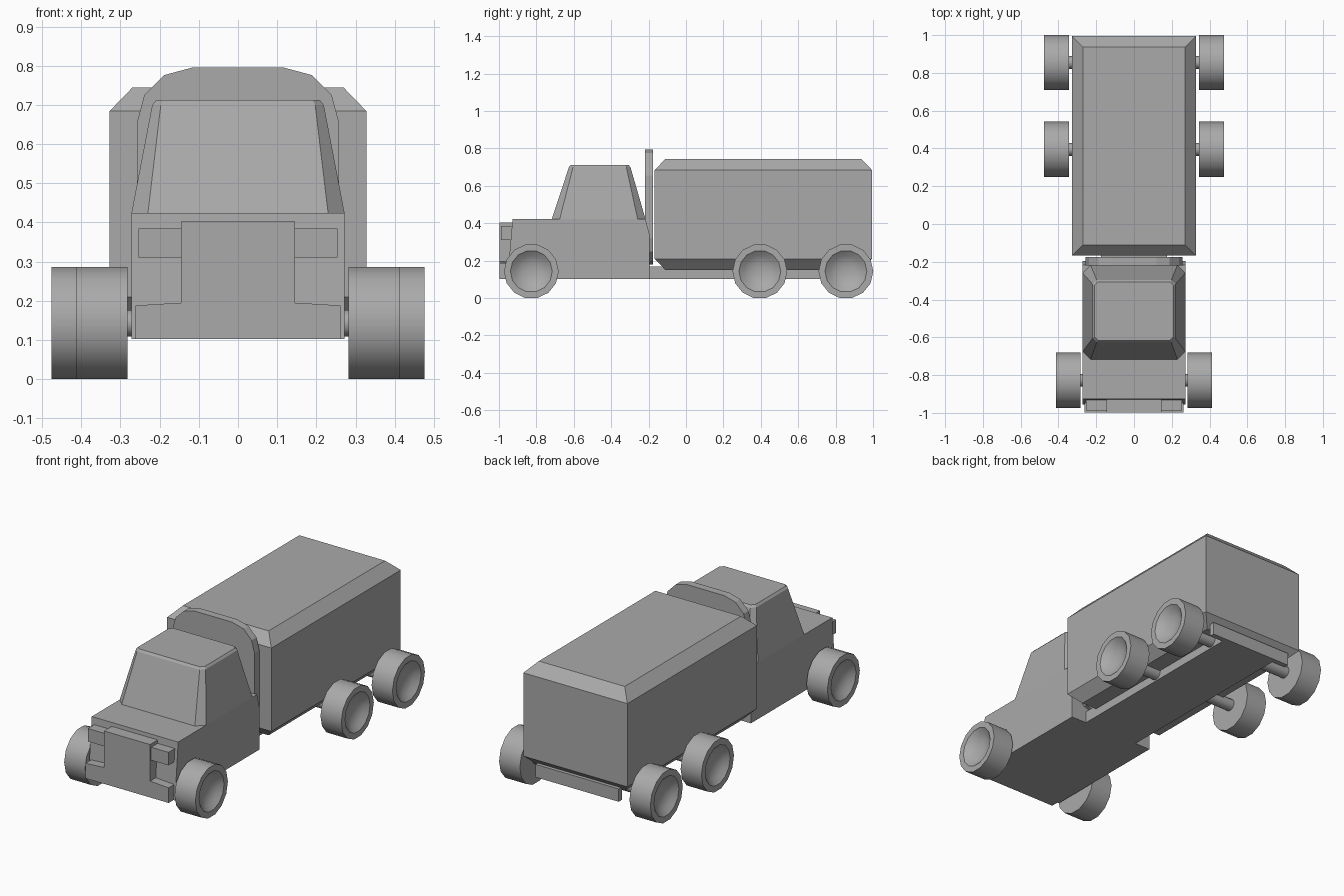
import bpy, bmesh, math

cube = bpy.data.objects.get("Cube")
if cube:
    bpy.data.objects.remove(cube, do_unlink=True)

grey = bpy.data.materials.new("plain_grey")
grey.use_nodes = True
grey.diffuse_color = (0.4, 0.4, 0.4, 1)
grey.node_tree.nodes["Principled BSDF"].inputs["Base Color"].default_value = (0.4, 0.4, 0.4, 1)


def loft(name, rings, smooth=False):
    """Skin closed rings of equal length and cap both ends."""
    bm = bmesh.new()
    loops = [[bm.verts.new(p) for p in ring] for ring in rings]
    for a, b in zip(loops, loops[1:]):
        for i in range(len(a)):
            j = (i + 1) % len(a)
            bm.faces.new((a[i], a[j], b[j], b[i]))
    bm.faces.new(loops[0][::-1])
    bm.faces.new(loops[-1])
    bmesh.ops.recalc_face_normals(bm, faces=bm.faces)
    mesh = bpy.data.meshes.new(name)
    bm.to_mesh(mesh)
    bm.free()
    mesh.materials.append(grey)
    obj = bpy.data.objects.new(name, mesh)
    bpy.context.collection.objects.link(obj)
    if smooth:
        bpy.ops.object.select_all(action="DESELECT")
        obj.select_set(True)
        bpy.context.view_layer.objects.active = obj
        bpy.ops.object.shade_smooth_by_angle(angle=math.radians(32))
    return obj


def rect(hx, y0, y1, z, cut=0.0):
    """Level rectangle, optionally with cut corners."""
    if not cut:
        return [(-hx, y0, z), (hx, y0, z), (hx, y1, z), (-hx, y1, z)]
    c = cut
    return [(-hx + c, y0, z), (hx - c, y0, z), (hx, y0 + c, z), (hx, y1 - c, z),
            (hx - c, y1, z), (-hx + c, y1, z), (-hx, y1 - c, z), (-hx, y0 + c, z)]


def box(name, x0, x1, y0, y1, z0, z1):
    return loft(name, [[(x0, y0, z), (x1, y0, z), (x1, y1, z), (x0, y1, z)] for z in (z0, z1)])


def circle(x, y, z, r, n):
    return [(x, y + r * math.cos(math.tau * i / n), z + r * math.sin(math.tau * i / n))
            for i in range(n)]


FLOOR, BELT = 0.102, 0.424

# Cab: lower body with hood, then the tapered cabin with cut corner pillars
side = [(-0.955, FLOOR), (-0.927, BELT), (-0.217, BELT), (-0.195, 0.34), (-0.195, FLOOR)]
loft("cab_body", [[(x, y, z) for y, z in side] for x in (-0.272, 0.272)])
loft("cabin", [rect(0.272, -0.717, -0.217, BELT, 0.042),
               rect(0.219, -0.626, -0.297, 0.7, 0.022),
               rect(0.209, -0.616, -0.307, 0.712, 0.018)])

# Grille and bumper in one outline, with block headlights
half = [(0.262, FLOOR), (0.262, 0.188), (0.145, 0.195), (0.145, 0.403)]
outline = half + [(-x, z) for x, z in reversed(half)]
loft("grille_bumper", [[(x, y, z) for x, z in outline] for y in (-0.998, -0.92)])
for label, s in (("left", 1), ("right", -1)):
    box(label + "_headlight", s * 0.14, s * 0.254, -0.988, -0.92, 0.31, 0.384)

# Rounded plate standing between cab and cargo body
corners = []
hx, z0, z1, r = 0.258, 0.18, 0.795, 0.14
for q, (cx, cz) in enumerate([(hx - r, z1 - r), (r - hx, z1 - r), (r - hx, z0 + r), (hx - r, z0 + r)]):
    for k in range(4):
        a = math.radians(90 * q + 30 * k)
        corners.append((cx + r * math.cos(a), cz + r * math.sin(a)))
loft("rear_cab_plate", [[(x, y, z) for x, z in corners] for y in (-0.22, -0.176)])

# Cargo body with chamfered top and bottom
loft("cargo_body", [rect(0.27, -0.11, 0.935, 0.15), rect(0.328, -0.168, 0.995, 0.21),
                    rect(0.328, -0.168, 0.995, 0.684), rect(0.27, -0.11, 0.937, 0.744)])

# Chassis and rear beam
box("chassis", -0.175, 0.175, -0.21, 0.95, FLOOR, 0.17)
box("rear_beam", -0.262, 0.262, 0.95, 0.98, FLOOR, 0.175)

# Axles and dished wheels
HUB = 0.143
for label, y, x in (("front", -0.827, 0.282), ("middle", 0.395, 0.345), ("rear", 0.855, 0.345)):
    loft(label + "_axle", [circle(s * (x + 0.02), y, HUB, 0.034, 12) for s in (-1, 1)], True)
    for hand, s in (("left", 1), ("right", -1)):
        out = x + 0.131
        profile = [(x, 0.1464), (out, 0.1464), (out, 0.112), (out - 0.022, 0.085),
                   (out - 0.036, 0.055), (out - 0.042, 0.02)]
        loft(f"{label}_{hand}_wheel", [circle(s * px, y, HUB, pr, 14) for px, pr in profile], True)
